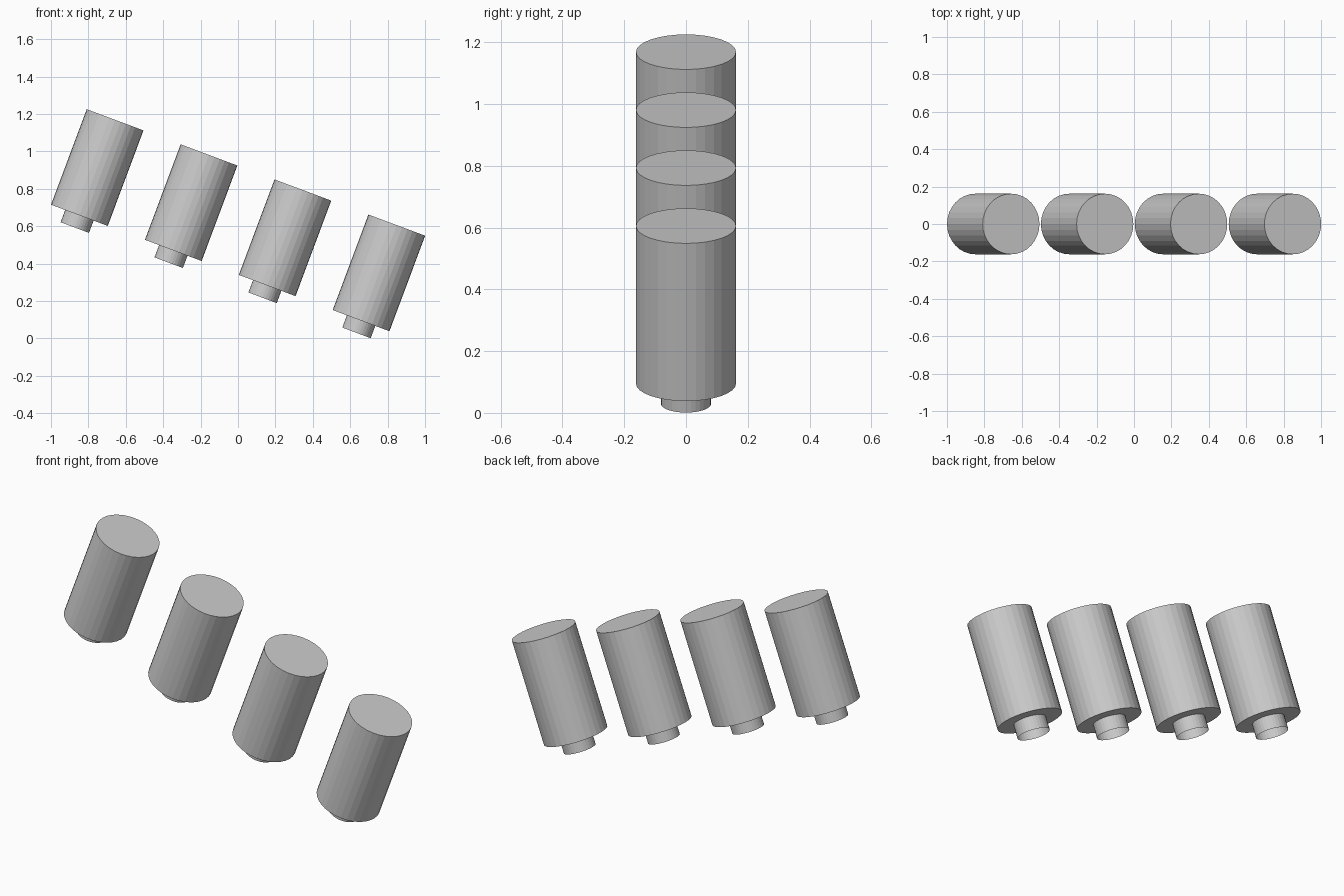
import bpy
from math import radians, sin, cos, tan
from mathutils import Vector

if "Cube" in bpy.data.objects:
    bpy.data.objects.remove(bpy.data.objects["Cube"])

TILT = radians(20.5)
AXIS = Vector((sin(TILT), 0, cos(TILT)))
R_BODY, L_BODY = 0.162, 0.545
R_NECK, L_NECK = 0.081, 0.07
STEP_X = 0.502


def tilted_cylinder(name, radius, start, length, sides=32):
    bpy.ops.mesh.primitive_cylinder_add(
        vertices=sides, radius=radius, depth=length,
        location=start + AXIS * length / 2, rotation=(0, TILT, 0))
    obj = bpy.context.object
    obj.name = name
    return obj


def open_bottom(obj):
    mesh = obj.data
    import bmesh
    bm = bmesh.new()
    bm.from_mesh(mesh)
    caps = [f for f in bm.faces if f.normal.z < -0.9]
    bmesh.ops.delete(bm, geom=caps, context='FACES_ONLY')
    bm.to_mesh(mesh)
    bm.free()


# Four leaning cylinders stepping down to the right
for i in range(4):
    base = Vector((-0.848 + i * STEP_X, 0, 0.658 - i * STEP_X * tan(TILT)))
    tilted_cylinder(f"body_{i + 1}", R_BODY, base, L_BODY)
    # Short hollow neck below each body
    neck = tilted_cylinder(f"neck_{i + 1}", R_NECK, base - AXIS * L_NECK, L_NECK)
    open_bottom(neck)
